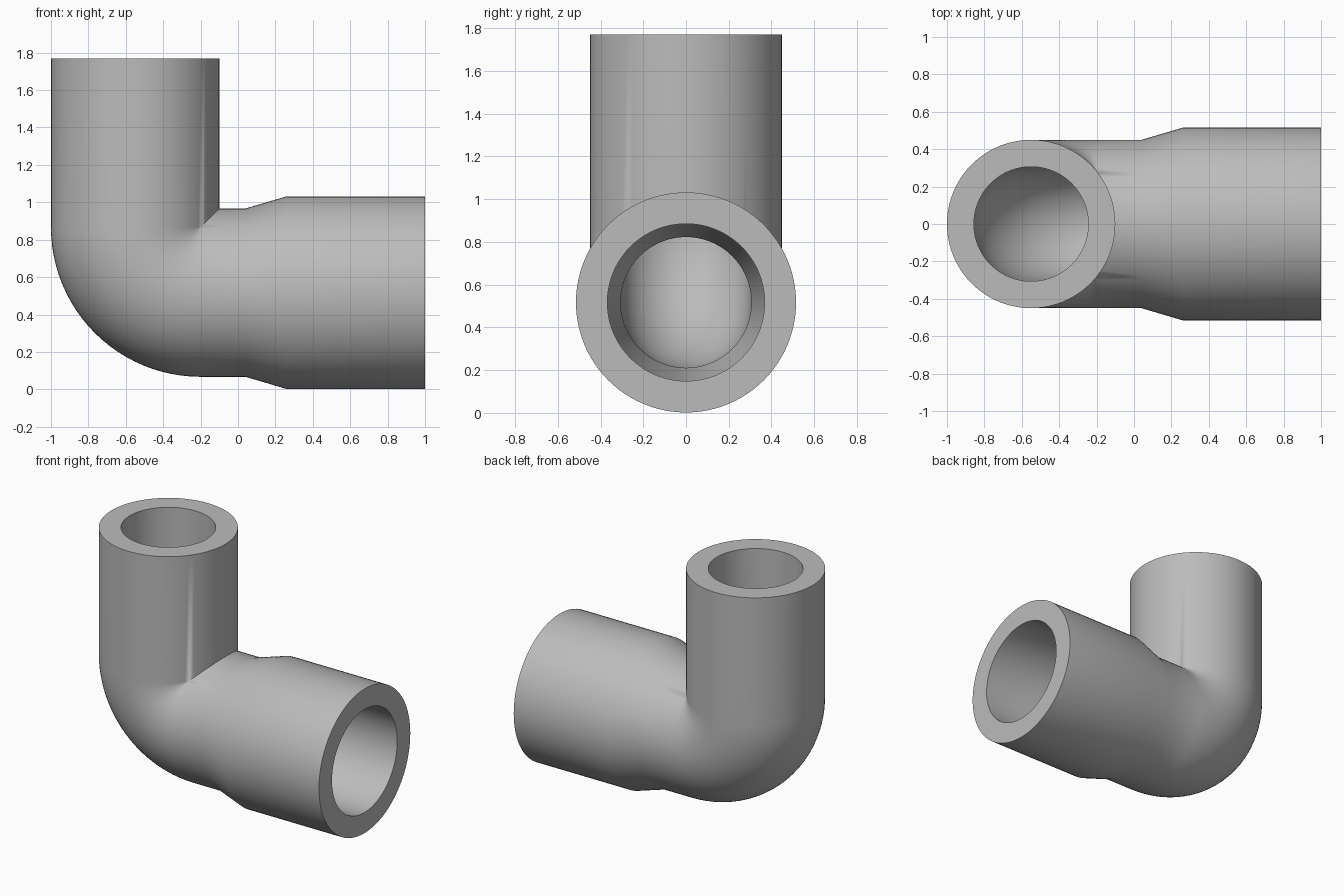
import bpy, bmesh
from math import pi, cos, sin, radians

if "Cube" in bpy.data.objects:
    bpy.data.objects.remove(bpy.data.objects["Cube"], do_unlink=True)

SEGMENTS = 96
BEND_STEPS = 24
BEND_X, BEND_Z = -0.20, 0.867    # pivot of the elbow
BEND_R = 0.35                    # centreline radius of the elbow
TOP, END = 1.77, 1.0             # open ends of the two legs
NECK, SHOULDER = 0.04, 0.26      # start and finish of the socket taper


def ring(bm, point):
    return [bm.verts.new(point(2 * pi * i / SEGMENTS)) for i in range(SEGMENTS)]


def upright_ring(bm, z, r):
    return ring(bm, lambda a: (BEND_X - BEND_R - r * cos(a), r * sin(a), z))


def level_ring(bm, x, r):
    return ring(bm, lambda a: (x, r * sin(a), BEND_Z - BEND_R - r * cos(a)))


def bend_ring(bm, t, r):
    def point(a):
        w = BEND_R + r * cos(a)
        # past the pivot the two legs meet in a mitre
        dx, dz = (cos(t), sin(t)) if w > 0 else (1, 1)
        return (BEND_X - w * dx, r * sin(a), BEND_Z - w * dz)
    return ring(bm, point)


def pipe_surface(bm, r, socket_r):
    rings = [upright_ring(bm, TOP, r)]
    rings += [bend_ring(bm, i / BEND_STEPS * pi / 2, r) for i in range(BEND_STEPS + 1)]
    rings += [level_ring(bm, x, q) for x, q in
              ((NECK, r), (SHOULDER, socket_r), (END, socket_r))]
    return rings


# Outer wall, then bore back to the top, closed into one solid
bm = bmesh.new()
rings = pipe_surface(bm, 0.45, 0.515) + pipe_surface(bm, 0.306, 0.368)[::-1]
for k, first in enumerate(rings):
    second = rings[(k + 1) % len(rings)]
    for i in range(SEGMENTS):
        j = (i + 1) % SEGMENTS
        bm.faces.new((first[i], first[j], second[j], second[i]))
bmesh.ops.remove_doubles(bm, verts=bm.verts[:], dist=0.00001)
bmesh.ops.recalc_face_normals(bm, faces=bm.faces[:])

mesh = bpy.data.meshes.new("elbow_pipe")
bm.to_mesh(mesh)
bm.free()
elbow = bpy.data.objects.new("elbow_pipe", mesh)
bpy.context.collection.objects.link(elbow)

# Plain grey material
grey = bpy.data.materials.new("plain_grey")
grey.use_nodes = True
colour = (0.5, 0.5, 0.5, 1)
grey.diffuse_color = colour
grey.node_tree.nodes["Principled BSDF"].inputs["Base Color"].default_value = colour
mesh.materials.append(grey)

# Smooth walls with crisp rims and mitre
bpy.ops.object.select_all(action="DESELECT")
elbow.select_set(True)
bpy.context.view_layer.objects.active = elbow
bpy.ops.object.shade_smooth_by_angle(angle=radians(30))
